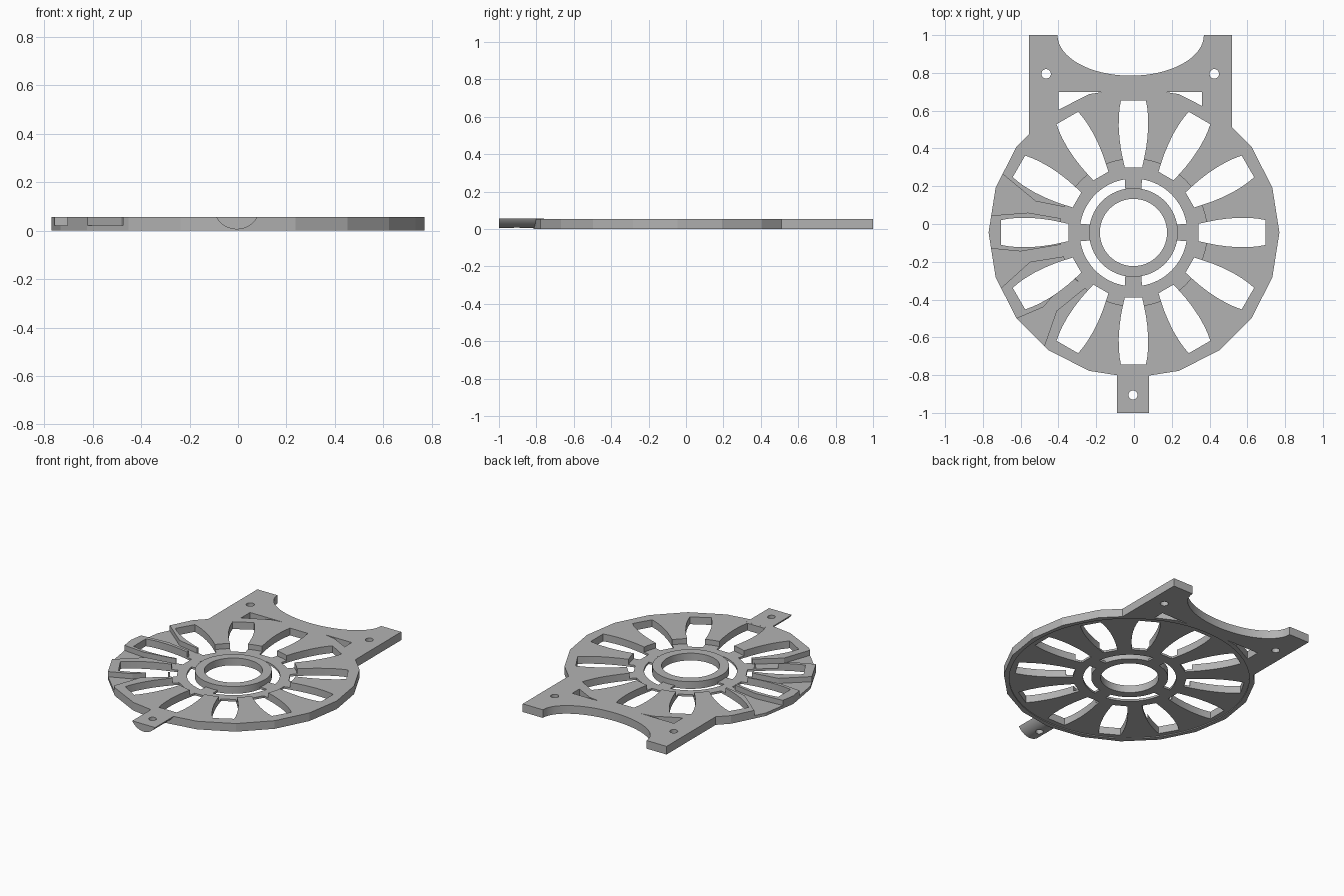
import bpy, bmesh, math
from mathutils import Matrix, Vector

if "Cube" in bpy.data.objects:
    bpy.data.objects.remove(bpy.data.objects["Cube"])

TOP = 0.055          # plate thickness
LOW = 0.02           # floor of hub recess and cable channels
CX, CY = -0.003, -0.045

grey = bpy.data.materials.new("grey plastic")
grey.diffuse_color = (0.45, 0.45, 0.45, 1)
grey.use_nodes = True
grey.node_tree.nodes["Principled BSDF"].inputs["Base Color"].default_value = grey.diffuse_color


def prism(name, pts, z0, z1):
    """Extrude a flat outline from z0 to z1."""
    bm = bmesh.new()
    face = bm.faces.new([bm.verts.new((x, y, z0)) for x, y in pts])
    up = bmesh.ops.extrude_face_region(bm, geom=[face])
    verts = [g for g in up["geom"] if isinstance(g, bmesh.types.BMVert)]
    bmesh.ops.translate(bm, verts=verts, vec=(0, 0, z1 - z0))
    bmesh.ops.recalc_face_normals(bm, faces=bm.faces)
    me = bpy.data.meshes.new(name)
    bm.to_mesh(me)
    bm.free()
    me.materials.append(grey)
    ob = bpy.data.objects.new(name, me)
    bpy.context.collection.objects.link(ob)
    return ob


def arc(cx, cy, rx, ry, a0, a1, n):
    return [(cx + rx * math.cos(math.radians(a0 + (a1 - a0) * i / n)),
             cy + ry * math.sin(math.radians(a0 + (a1 - a0) * i / n)))
            for i in range(n + 1)]


def circle(cx, cy, r, n=48):
    return arc(cx, cy, r, r, 0, 360, n)[:-1]


def box(x0, x1, y0, y1):
    return [(x0, y0), (x1, y0), (x1, y1), (x0, y1)]


def boolean(ob, tool, op="DIFFERENCE"):
    """Apply a boolean and discard the tool."""
    mod = ob.modifiers.new("bool", "BOOLEAN")
    mod.object, mod.operation, mod.solver = tool, op, "EXACT"
    bpy.context.view_layer.objects.active = ob
    bpy.ops.object.modifier_apply(modifier=mod.name)
    bpy.data.objects.remove(tool)


def cut(ob, pts, z0=-0.1, z1=0.2):
    boolean(ob, prism("cutter", pts, z0, z1))


# Rear mounting frame with curved notch, inner window and screw holes
frame = prism("rear_mount",
              [(-0.555, 0.3), (0.52, 0.3), (0.52, 1.0)]
              + arc(-0.0175, 1.0, 0.3875, 0.215, 0, -180, 32)
              + [(-0.555, 1.0)], 0, TOP)
cut(frame, box(-0.40, 0.36, 0.2, 0.7))
for x in (-0.465, 0.425):
    cut(frame, circle(x, 0.795, 0.025, 24))

# Front tab with rounded underside and one screw hole
R = 0.097
span = math.degrees(math.asin(0.085 / R))
tab = prism("front_tab", arc(-0.005, 0.005 + R, R, R, -90 - span, -90 + span, 24), 0, 0.24)
tab.data.transform(Matrix.Translation((0, -0.76, 0)) @ Matrix.Rotation(math.pi / 2, 4, "X"))
cut(tab, circle(-0.005, -0.905, 0.024, 24))

# Twenty sided disc joined with the mounts
plate = prism("fan_guard", circle(0, CY, 0.77, 20), 0, TOP)
boolean(plate, frame, "UNION")
boolean(plate, tab, "UNION")

# Shallow underside recess inside the rim
cut(plate, circle(0, CY, 0.735, 64), -0.1, 0.006)

# Lowered hub
cut(plate, circle(CX, CY, 0.39, 72), LOW, 0.2)

# Cable channels across three left spokes
channels = [
    [(-0.82, 0.367), (-0.69, 0.26), (-0.52, 0.12), (-0.36, 0.088),
     (-0.36, 0.025), (-0.56, 0.06), (-0.82, 0.04)],
    [(-0.82, -0.124), (-0.60, -0.145), (-0.36, -0.105),
     (-0.34, -0.167), (-0.55, -0.20), (-0.82, -0.444)],
    [(-0.70, -0.534), (-0.62, -0.50), (-0.48, -0.44), (-0.34, -0.28),
     (-0.25, -0.33), (-0.41, -0.46), (-0.475, -0.645), (-0.52, -0.77)],
]
for pts in channels:
    cut(plate, pts, LOW, 0.2)

# Twelve petal shaped vents
side = [(0.345, 0.046), (0.39, 0.056), (0.44, 0.066), (0.50, 0.074),
        (0.56, 0.078), (0.62, 0.077), (0.66, 0.073), (0.70, 0.066)]
petal = side + [(x, -y) for x, y in reversed(side)]
for i in range(12):
    rot = Matrix.Rotation(math.radians(30 * i), 2)
    cut(plate, [tuple(rot @ Vector(p) + Vector((CX, CY))) for p in petal])

# Four curved openings around the collar, leaving bridges between them
for i in range(4):
    a = 90 * i
    cut(plate, arc(CX, CY, 0.285, 0.285, a + 9, a + 81, 16)
        + arc(CX, CY, 0.225, 0.225, a + 79, a + 11, 16))

# Raised collar and central bore
boolean(plate, prism("collar", circle(CX, CY, 0.235, 64), 0.006, TOP), "UNION")
cut(plate, circle(CX, CY, 0.178, 64))

# Keep crisp edges, smooth the curved walls
bpy.ops.object.select_all(action="DESELECT")
plate.select_set(True)
bpy.context.view_layer.objects.active = plate
bpy.ops.object.shade_smooth_by_angle(angle=math.radians(15))
